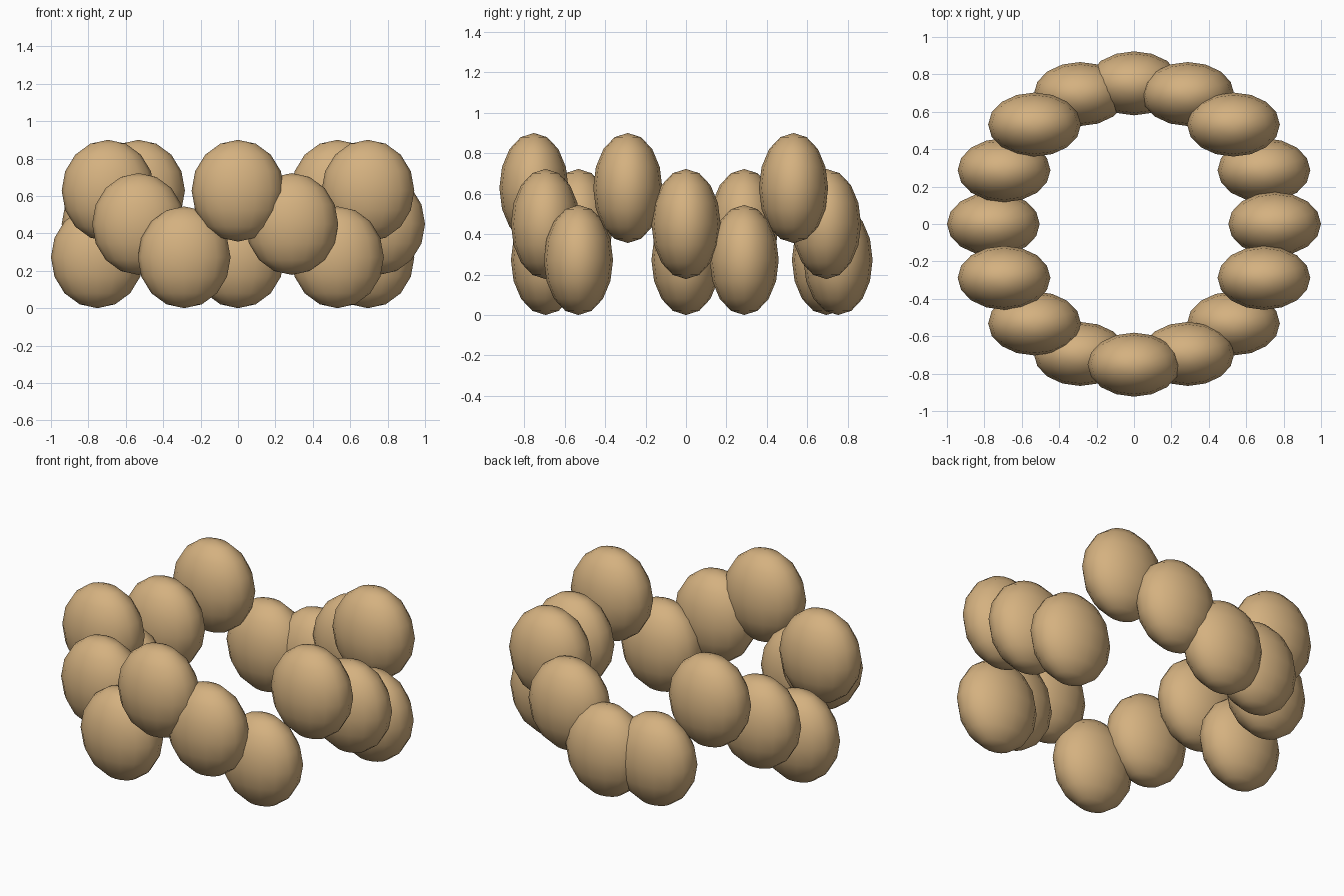
import bpy, math

if "Cube" in bpy.data.objects:
    bpy.data.objects.remove(bpy.data.objects["Cube"])

COUNT = 16
RING_RADIUS = 0.752
HALF_SIZE = (0.248, 0.171, 0.272)
LOW, STEP = 0.272, 0.178

tan = bpy.data.materials.new("tan")
tan.diffuse_color = (0.66, 0.44, 0.215, 1)
tan.use_nodes = True
tan.node_tree.nodes["Principled BSDF"].inputs["Base Color"].default_value = tan.diffuse_color

# Ring of flattened pebbles, climbing in repeating steps of three, clockwise from the back
for i in range(COUNT):
    a = math.radians(90) - i * 2 * math.pi / COUNT
    bpy.ops.mesh.primitive_uv_sphere_add(
        segments=16, ring_count=8, radius=1,
        location=(RING_RADIUS * math.cos(a), RING_RADIUS * math.sin(a), LOW + STEP * (i % 3)))
    pebble = bpy.context.object
    pebble.name = f"pebble_{i + 1:02d}"
    pebble.scale = HALF_SIZE
    bpy.ops.object.transform_apply(location=False, rotation=False, scale=True)
    bpy.ops.object.shade_smooth()
    pebble.data.materials.append(tan)
